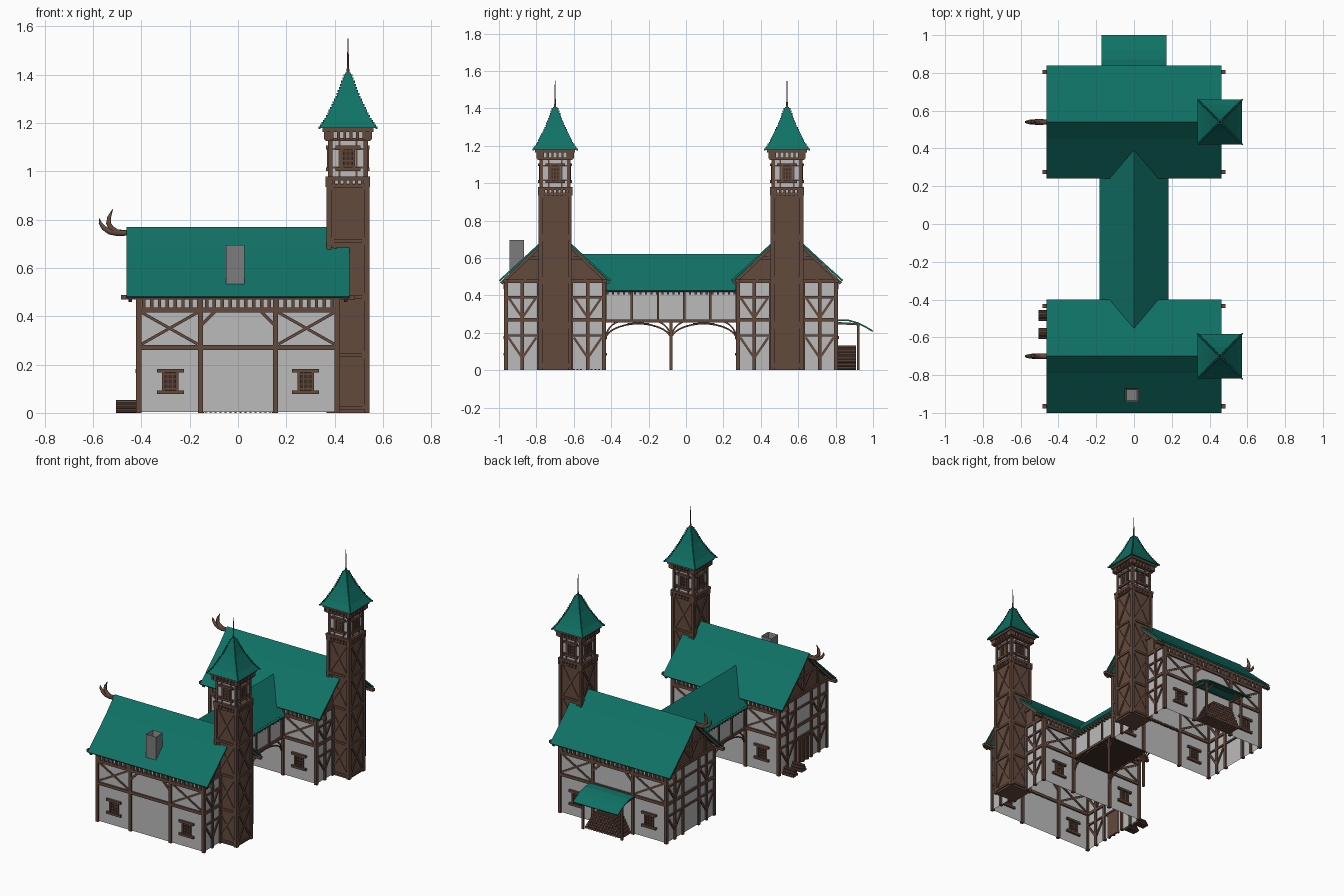
import bpy, bmesh, math
from mathutils import Vector as V, Matrix

if "Cube" in bpy.data.objects:
    bpy.data.objects.remove(bpy.data.objects["Cube"])


def material(name, rgb):
    m = bpy.data.materials.new(name)
    m.diffuse_color = (*rgb, 1)
    m.use_nodes = True
    m.node_tree.nodes["Principled BSDF"].inputs["Base Color"].default_value = m.diffuse_color
    return m


PLASTER = material("grey plaster", (0.50, 0.50, 0.50))
TIMBER = material("brown timber", (0.125, 0.067, 0.047))
TEAL = material("teal roof", (0.005, 0.165, 0.130))
STONE = material("chimney stone", (0.20, 0.20, 0.20))
DARK = material("dark timber", (0.050, 0.026, 0.018))


def finish(bm, name, *mats):
    me = bpy.data.meshes.new(name)
    bm.to_mesh(me)
    bm.free()
    for m in mats:
        me.materials.append(m)
    ob = bpy.data.objects.new(name, me)
    bpy.context.collection.objects.link(ob)
    return ob


def box(bm, x0, x1, y0, y1, z0, z1):
    mat = Matrix.Translation(((x0+x1)/2, (y0+y1)/2, (z0+z1)/2)) @ Matrix.Diagonal((x1-x0, y1-y0, z1-z0, 1))
    bmesh.ops.create_cube(bm, size=1, matrix=mat)


def beam(bm, a, b, n, w=0.018, t=0.016):
    """Square timber from a to b, w wide, t deep along the wall normal n."""
    a, b, n = V(a), V(b), V(n)
    d = b - a
    s = d.normalized().cross(n)
    rot = Matrix((d, s * w, n * t)).transposed().to_4x4()
    bmesh.ops.create_cube(bm, size=1, matrix=Matrix.Translation((a + b) / 2) @ rot)


def sheet(name, rows, mat, thick):
    """Roof sheet lofted through rows of points, thickened downward."""
    bm = bmesh.new()
    vs = [[bm.verts.new(p) for p in r] for r in rows]
    for r, s in zip(vs, vs[1:]):
        for i in range(len(r) - 1):
            bm.faces.new((r[i], r[i+1], s[i+1], s[i]))
    bm.normal_update()
    if sum(f.normal.z for f in bm.faces) < 0:
        bmesh.ops.reverse_faces(bm, faces=bm.faces[:])
    ob = finish(bm, name, mat)
    md = ob.modifiers.new("thickness", 'SOLIDIFY')
    md.thickness, md.offset = thick, -1


def tubes(name, paths, mat, r):
    """Round bars through points (x, y, z, radius factor)."""
    cu = bpy.data.curves.new(name, 'CURVE')
    cu.dimensions, cu.bevel_depth, cu.bevel_resolution, cu.use_fill_caps = '3D', r, 1, True
    for p in paths:
        sp = cu.splines.new('POLY')
        sp.points.add(len(p) - 1)
        for pt, c in zip(sp.points, p):
            pt.co, pt.radius = (*c[:3], 1), c[3]
    tmp = bpy.data.objects.new(name + " path", cu)
    me = bpy.data.meshes.new_from_object(tmp)
    bpy.data.objects.remove(tmp)
    me.materials.clear()
    me.materials.append(mat)
    bpy.context.collection.objects.link(bpy.data.objects.new(name, me))


def window(bm, panes, P, n, u, z, h=0.10, w=0.056, rail=0.112):
    """Lattice window centred at (u, z) on the wall mapping P."""
    beam(panes, P(u, z-h/2), P(u, z+h/2), n, w, 0.006)
    for s in (-1, 1):
        beam(bm, P(u+s*w/2, z-h/2), P(u+s*w/2, z+h/2), n, 0.012, 0.022)
        beam(bm, P(u-rail/2, z+s*h*0.45), P(u+rail/2, z+s*h*0.45), n, 0.015, 0.030)
        beam(bm, P(u+s*w/6, z-h/2), P(u+s*w/6, z+h/2), n, 0.005, 0.012)
    for k in range(1, 5):
        zz = z - h/2 + h*k/5
        beam(bm, P(u-w/2, zz), P(u+w/2, zz), n, 0.005, 0.012)


PROFILE = [(0.30, 0.482), (0.20, 0.572), (0.09, 0.674), (0, 0.770)]
PROFILE += [(-y, z) for y, z in PROFILE[-2::-1]]
HX, HY = 0.41, 0.262


def house(yc, tag):
    # wall shell, open underneath, with boarded gables
    bm = bmesh.new()
    base = [(-HX, -HY), (HX, -HY), (HX, HY), (-HX, HY)]
    lo = [bm.verts.new((x, yc+y, 0.004)) for x, y in base]
    hi = [bm.verts.new((x, yc+y, 0.475)) for x, y in base]
    for i in range(4):
        bm.faces.new((lo[i], lo[i-3], hi[i-3], hi[i]))
    for x in (-HX, HX):
        f = bm.faces.new([bm.verts.new((x, yc+y*0.88, z-0.008)) for y, z in PROFILE])
        f.material_index = 1
    finish(bm, tag + " house walls", PLASTER, TIMBER)
    sheet(tag + " house roof", [[(x, yc+y, z) for x in (-0.462, 0.462)] for y, z in PROFILE], TEAL, 0.010)

    bm, panes = bmesh.new(), bmesh.new()
    # long sides: posts, rails, crosses, tooth frieze, windows
    for s in (-1, 1):
        n = (0, s, 0)
        P = lambda u, z: (u, yc + s*HY, z)
        for u in (-HX, -0.155, 0.155, HX):
            beam(bm, P(u, 0), P(u, 0.475), n, 0.020, 0.022)
        for z in (0.27, 0.425):
            beam(bm, P(-0.42, z), P(0.42, z), n, 0.020, 0.020)
        beam(bm, (-0.485, yc+s*0.265, 0.478), (0.485, yc+s*0.265, 0.478), n, 0.018, 0.022)
        for k in range(25):
            u = -0.39 + 0.0325*k
            beam(bm, P(u, 0.435), P(u, 0.472), n, 0.014, 0.028)
        for m in (-1, 1):
            for a, b in ((0.285, 0.415), (0.415, 0.285)):
                beam(bm, P(m*0.168, a), P(m*0.398, b), n, 0.012, 0.014)
            beam(bm, P(m*0.150, 0.365), P(m*0.095, 0.42), n, 0.014, 0.016)
            window(bm, panes, P, n, m*0.28, 0.13)
    # gable ends: posts, rails, braces, king post and barge boards
    for s in (-1, 1):
        n = (s, 0, 0)
        P = lambda u, z: (s*HX, yc + u, z)
        for u in (-0.262, -0.175, -0.088, 0.088, 0.175, 0.262):
            beam(bm, P(u, 0), P(u, 0.475), n, 0.018, 0.022)
        for z, w in ((0.27, 0.020), (0.475, 0.020), (0.185, 0.012), (0.39, 0.012)):
            beam(bm, P(-0.27, z), P(0.27, z), n, w, 0.020)
        for m in (-1, 1):
            for z in (0.065, 0.28):
                beam(bm, P(m*0.175, z), P(m*0.25, z+0.11), n, 0.013, 0.015)
                beam(bm, P(m*0.175, z), P(m*0.10, z+0.11), n, 0.013, 0.015)
            beam(bm, P(0, 0.50), P(m*0.10, 0.62), n, 0.013, 0.016)
            beam(bm, P(m*0.16, 0.475), P(m*0.16, 0.59), n, 0.013, 0.016)
        beam(bm, P(0, 0.475), P(0, 0.74), n, 0.016, 0.022)
        beam(bm, P(-0.14, 0.60), P(0.14, 0.60), n, 0.014, 0.020)
        for (a, za), (b, zb) in zip(PROFILE, PROFILE[1:]):
            beam(bm, (s*0.446, yc+a*0.96, za-0.018), (s*0.446, yc+b*0.96, zb-0.018), n, 0.016, 0.014)
    box(bm, -0.50, 0.40, yc-0.010, yc+0.010, 0.735, 0.755)
    finish(bm, tag + " house timber frame", TIMBER)
    finish(panes, tag + " house window panes", DARK)

    # horned finial on the ridge
    tubes(tag + " ridge horns", [
        [(-0.45, yc, 0.745, 1), (-0.50, yc, 0.745, 1.2), (-0.53, yc, 0.750, 1.1),
         (-0.555, yc, 0.765, 0.9), (-0.570, yc, 0.785, 0.6), (-0.574, yc, 0.805, 0.1)],
        [(-0.50, yc, 0.745, 1.2), (-0.525, yc, 0.765, 1.0), (-0.536, yc, 0.785, 0.9),
         (-0.533, yc, 0.810, 0.7), (-0.518, yc, 0.843, 0.1)]], TIMBER, 0.013)


def tower(yc, tag):
    cx = 0.455
    bm, wall, panes = bmesh.new(), bmesh.new(), bmesh.new()
    box(bm, cx-0.080, cx+0.080, yc-0.080, yc+0.080, 0, 0.95)
    box(wall, cx-0.075, cx+0.075, yc-0.075, yc+0.075, 0.95, 1.17)
    for z0, z1, h in ((0.962, 0.978, 0.092), (1.125, 1.138, 0.093), (1.163, 1.178, 0.106)):
        box(bm, cx-h, cx+h, yc-h, yc+h, z0, z1)
    for q in range(4):
        n = V((round(math.cos(q*math.pi/2)), round(math.sin(q*math.pi/2)), 0))
        t = V((-n.y, n.x, 0))
        c = V((cx, yc, 0))
        S = lambda u, z: c + n*0.080 + t*u + V((0, 0, z))
        L = lambda u, z: c + n*0.075 + t*u + V((0, 0, z))
        # shaft frame with crossed braces
        beam(bm, S(0.077, 0), S(0.077, 0.95), n, 0.018, 0.018)
        beam(bm, S(-0.077, 0), S(-0.077, 0.95), n, 0.018, 0.018)
        levels = (0.02, 0.24, 0.48, 0.71, 0.94)
        for z in levels:
            beam(bm, S(-0.08, z), S(0.08, z), n, 0.014, 0.016)
        for a, b in zip(levels, levels[1:]):
            beam(bm, S(-0.07, a), S(0.07, b), n, 0.012, 0.012)
            beam(bm, S(0.07, a), S(-0.07, b), n, 0.012, 0.010)
        # lookout frame, window and corbel teeth
        for u in (-0.072, 0.072):
            beam(bm, L(u, 0.97), L(u, 1.13), n, 0.014, 0.016)
        for u in (-0.035, 0.035):
            beam(bm, L(u, 0.97), L(u, 1.13), n, 0.008, 0.012)
        for z in (1.015, 1.092):
            beam(bm, L(-0.075, z), L(0.075, z), n, 0.008, 0.012)
        window(bm, panes, L, n, 0, 1.053, 0.10, 0.048, 0.105)
        for k in range(8):
            u = -0.084 + 0.024*k
            beam(bm, S(u, 0.935), S(u, 0.966), n, 0.012, 0.024)
            beam(bm, S(u*1.1, 1.132), S(u*1.1, 1.168), n, 0.012, 0.040)
    finish(bm, tag + " tower timber", TIMBER)
    finish(wall, tag + " lookout walls", PLASTER)
    finish(panes, tag + " lookout panes", DARK)

    # flared pyramid roof with beaded hips
    prof = [(0.118, 1.178), (0.093, 1.215), (0.070, 1.260), (0.048, 1.305), (0.029, 1.355), (0.010, 1.408)]
    bm = bmesh.new()
    rings = [[bm.verts.new((cx+i*h, yc+j*h, z)) for i, j in ((-1, -1), (1, -1), (1, 1), (-1, 1))] for h, z in prof]
    for r, s in zip(rings, rings[1:]):
        for i in range(4):
            bm.faces.new((r[i-1], r[i], s[i], s[i-1]))
    bm.faces.new(rings[-1])
    bm.faces.new(rings[0][::-1])
    for (h, z), (h2, z2) in zip(prof, prof[1:]):
        for k in range(4):
            f = k / 4
            a, zz = h + (h2-h)*f, z + (z2-z)*f
            for i, j in ((-1, -1), (1, -1), (1, 1), (-1, 1)):
                x, y = cx+i*a, yc+j*a
                box(bm, x-0.004, x+0.004, y-0.004, y+0.004, zz-0.003, zz+0.006)
    finish(bm, tag + " tower roof", TEAL)
    tubes(tag + " tower spire", [[(cx, yc, 1.40, 1.2), (cx, yc, 1.425, 0.7), (cx, yc, 1.55, 0.2)]], TIMBER, 0.007)


for yc, tag in ((-0.70, "south"), (0.54, "north")):
    house(yc, tag)
    tower(yc, tag)

# covered bridge between the houses
bm = bmesh.new()
box(bm, -0.145, 0.145, -0.45, 0.29, 0.27, 0.46)
finish(bm, "bridge walls", PLASTER)
bm = bmesh.new()
box(bm, -0.150, 0.150, -0.44, 0.28, 0.255, 0.272)
finish(bm, "bridge floor", DARK)
sheet("bridge roof", [[(-0.183, -0.42, 0.425), (-0.183, 0.26, 0.425)],
                      [(0, -0.56, 0.62), (0, 0.40, 0.62)],
                      [(0.183, -0.42, 0.425), (0.183, 0.26, 0.425)]], TEAL, 0.010)
bm, arches = bmesh.new(), []
for s in (-1, 1):
    n, x = (s, 0, 0), s*0.147
    for z in (0.264, 0.425):
        beam(bm, (x, -0.44, z), (x, 0.28, z), n, 0.016, 0.020)
    for k in range(6):
        y = -0.43 + 0.14*k
        beam(bm, (x, y, 0.26), (x, y, 0.43), n, 0.012, 0.016)
    for k in range(24):
        y = -0.42 + 0.0295*k
        beam(bm, (s*0.16, y, 0.405), (s*0.16, y, 0.435), n, 0.011, 0.030)
    beam(bm, (x, -0.08, 0), (x, -0.08, 0.26), n, 0.014, 0.014)
    # curved braces with curled tips
    for m in (-1, 1):
        for y0, d in ((-0.08, m), (-0.08 + m*0.35, -m)):
            for r, h in ((0.19, 0.085), (0.10, 0.10)):
                arches.append([(x, y0 + d*r*(1-math.cos(a)), 0.165 + h*math.sin(a), 1)
                               for a in [k*math.pi/14 for k in range(9)]])
finish(bm, "bridge timber frame", TIMBER)
tubes("bridge arches", arches, TIMBER, 0.005)

# porch on the back of the north house
sheet("porch roof", [[(x, y, z) for x in (-0.172, 0.172)] for y, z in
                     ((0.79, 0.272), (0.87, 0.270), (0.92, 0.256), (0.96, 0.236), (1.0, 0.212))], TEAL, 0.008)
bm = bmesh.new()
for x in (-0.15, 0.15):
    beam(bm, (x, 0.92, 0), (x, 0.92, 0.25), (0, 1, 0), 0.014, 0.014)
    beam(bm, (x, 0.80, 0.252), (x, 0.93, 0.245), (1, 0, 0), 0.012, 0.014)
    beam(bm, (x, 0.92, 0.18), (x*0.6, 0.92, 0.245), (0, 1, 0), 0.010, 0.010)
beam(bm, (-0.165, 0.92, 0.245), (0.165, 0.92, 0.245), (0, 1, 0), 0.014, 0.014)
finish(bm, "porch frame", TIMBER)


def log_pile(name, centre, along, length, base, rows, d):
    bm = bmesh.new()
    ax = V(along)
    side = V((ax.y, ax.x, 0))
    rot = V((0, 0, 1)).rotation_difference(ax).to_matrix().to_4x4()
    for r in range(rows):
        for k in range(base - r):
            p = V(centre) + side*(k - (base-r-1)/2)*d + V((0, 0, d/2 + r*d*0.9))
            bmesh.ops.create_cone(bm, cap_ends=True, segments=8, radius1=d/2, radius2=d/2, depth=length,
                                  matrix=Matrix.Translation(p) @ rot)
    finish(bm, name, TIMBER)


log_pile("back log pile", (0, 0.86, 0), (0, 1, 0), 0.10, 14, 7, 0.0205)
for y in (-0.485, -0.58):
    log_pile("side log pile", (-0.463, y, 0), (1, 0, 0), 0.085, 3, 3, 0.019)

# door on the left end of the south house
bm = bmesh.new()
box(bm, -0.416, -0.404, -0.745, -0.655, 0.004, 0.165)
for y in (-0.745, -0.70, -0.655):
    box(bm, -0.421, -0.405, y-0.007, y+0.007, 0.0, 0.17)
box(bm, -0.424, -0.405, -0.76, -0.64, 0.165, 0.182)
finish(bm, "side door", TIMBER)

# hollow-topped chimney
bm = bmesh.new()
box(bm, -0.050, 0.026, -0.943, -0.867, 0.49, 0.695)
bm.normal_update()
top = [f for f in bm.faces if f.normal.z > 0.9]
bmesh.ops.inset_region(bm, faces=top, thickness=0.014)
bmesh.ops.translate(bm, vec=(0, 0, -0.04), verts=top[0].verts[:])
finish(bm, "chimney", STONE)
